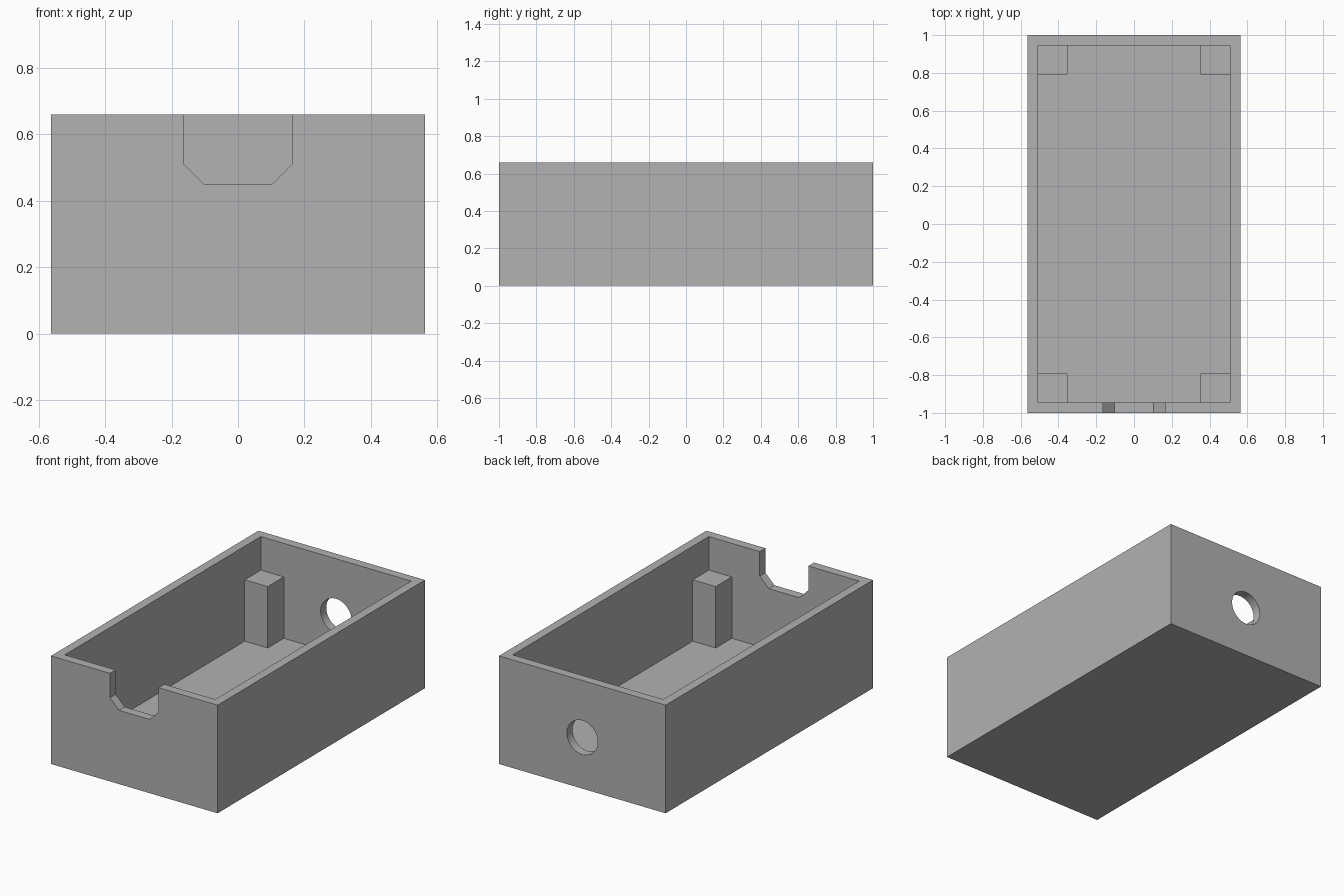
import bpy
import bmesh
from math import radians
from mathutils import Matrix, Vector

# Main dimensions
HALF_X, HALF_Y, HEIGHT = 0.5625, 1.0, 0.66
WALL, FLOOR = 0.0545, 0.08
IN_X, IN_Y = HALF_X - WALL, HALF_Y - WALL
POST, POST_TOP = 0.155, 0.455
HOLE_R, HOLE_Z = 0.104, 0.312

default_cube = bpy.data.objects.get("Cube")
if default_cube:
    bpy.data.objects.remove(default_cube, do_unlink=True)

grey = bpy.data.materials.new("plain grey")
grey.use_nodes = True
colour = (0.445, 0.445, 0.445, 1)
grey.diffuse_color = colour
grey.node_tree.nodes["Principled BSDF"].inputs["Base Color"].default_value = colour


def finish(name, bm):
    bmesh.ops.recalc_face_normals(bm, faces=bm.faces)
    mesh = bpy.data.meshes.new(name)
    bm.to_mesh(mesh)
    bm.free()
    mesh.materials.append(grey)
    obj = bpy.data.objects.new(name, mesh)
    bpy.context.collection.objects.link(obj)
    return obj


def box(name, low, high):
    low, high = Vector(low), Vector(high)
    bm = bmesh.new()
    place = Matrix.Translation((low + high) / 2) @ Matrix.Diagonal((*(high - low), 1))
    bmesh.ops.create_cube(bm, size=1, matrix=place)
    return finish(name, bm)


def prism(name, profile, y0, y1):
    """Extrude an x-z outline along y."""
    bm = bmesh.new()
    face = bm.faces.new([bm.verts.new((x, y0, z)) for x, z in profile])
    swept = bmesh.ops.extrude_face_region(bm, geom=[face])["geom"]
    moved = [v for v in swept if isinstance(v, bmesh.types.BMVert)]
    bmesh.ops.translate(bm, vec=(0, y1 - y0, 0), verts=moved)
    return finish(name, bm)


def cut(target, cutter):
    mod = target.modifiers.new("cut", "BOOLEAN")
    mod.operation = "DIFFERENCE"
    mod.solver = "EXACT"
    mod.object = cutter
    bpy.context.view_layer.objects.active = target
    bpy.ops.object.modifier_apply(modifier=mod.name)
    bpy.data.objects.remove(cutter, do_unlink=True)


# Open tray
tray = box("tray", (-HALF_X, -HALF_Y, 0), (HALF_X, HALF_Y, HEIGHT))
cut(tray, box("cavity_cutter", (-IN_X, -IN_Y, FLOOR), (IN_X, IN_Y, 1)))

# Chamfered notch in the front wall
right_half = [(0.103, 0.45), (0.164, 0.511), (0.164, 1)]
outline = right_half + [(-x, z) for x, z in reversed(right_half)]
cut(tray, prism("notch_cutter", outline, -HALF_Y - 0.1, -IN_Y + 0.1))

# Round hole in the back wall
bm = bmesh.new()
bmesh.ops.create_cone(
    bm, cap_ends=True, segments=48, radius1=HOLE_R, radius2=HOLE_R, depth=0.3,
    matrix=Matrix.Translation((0, HALF_Y, HOLE_Z)) @ Matrix.Rotation(radians(90), 4, "X"))
cut(tray, finish("hole_cutter", bm))

bpy.ops.object.select_all(action="DESELECT")
tray.select_set(True)
bpy.context.view_layer.objects.active = tray
bpy.ops.object.shade_smooth_by_angle(angle=radians(30))

# Corner posts, sunk slightly into the walls and floor
SINK = 0.01
for side, sx in (("right", -1), ("left", 1)):
    for end, sy in (("front", -1), ("back", 1)):
        xs = sorted((sx * (IN_X - POST), sx * (IN_X + SINK)))
        ys = sorted((sy * (IN_Y - POST), sy * (IN_Y + SINK)))
        box(f"{end}_{side}_post", (xs[0], ys[0], FLOOR - SINK), (xs[1], ys[1], POST_TOP))
